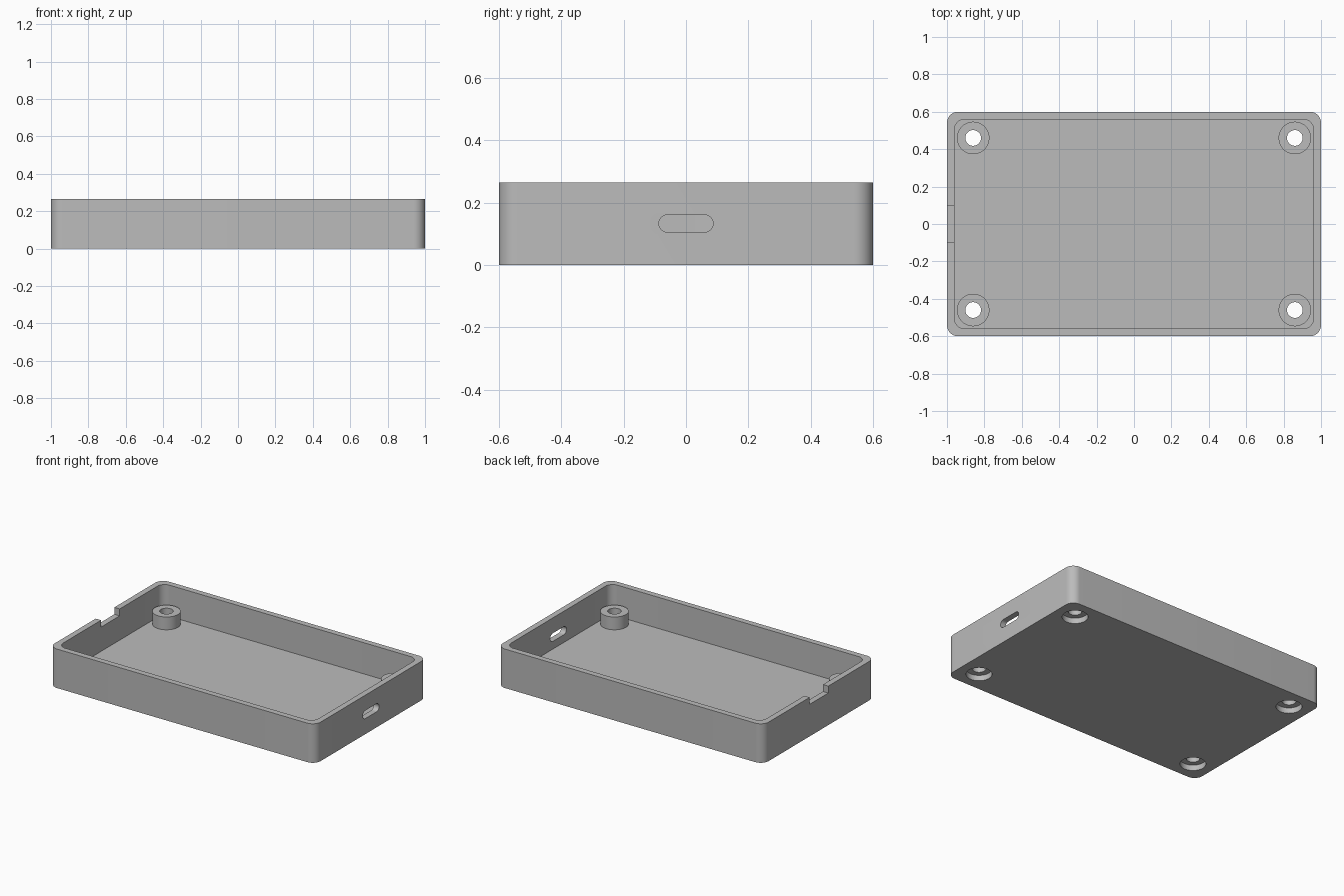
import bpy, bmesh
from math import sin, cos, pi, radians
from mathutils import Matrix

if "Cube" in bpy.data.objects:
    bpy.data.objects.remove(bpy.data.objects["Cube"], do_unlink=True)

# Main dimensions
LENGTH, WIDTH, HEIGHT = 2.0, 1.2, 0.265
WALL, FLOOR = 0.04, 0.053
BOSS_X, BOSS_Y, BOSS_TOP = 0.86, 0.46, 0.14

grey = bpy.data.materials.new("plain grey")
grey.use_nodes = True
grey.diffuse_color = (0.5, 0.5, 0.5, 1)
grey.node_tree.nodes["Principled BSDF"].inputs["Base Color"].default_value = (0.5, 0.5, 0.5, 1)


def rounded_prism(name, w, d, z0, z1, radius, steps=12, matrix=None):
    """Upright prism with a rounded rectangular outline."""
    bm = bmesh.new()
    verts = []
    corners = ((1, 1), (-1, 1), (-1, -1), (1, -1))
    for i, (sx, sy) in enumerate(corners):
        for k in range(steps + 1):
            a = (i + k / steps) * pi / 2
            verts.append(bm.verts.new((sx * (w / 2 - radius) + radius * cos(a),
                                       sy * (d / 2 - radius) + radius * sin(a), z0)))
    bmesh.ops.remove_doubles(bm, verts=bm.verts, dist=1e-5)
    base = bm.faces.new([v for v in verts if v.is_valid])
    top = bmesh.ops.extrude_face_region(bm, geom=[base])["geom"]
    bmesh.ops.translate(bm, vec=(0, 0, z1 - z0),
                        verts=[g for g in top if isinstance(g, bmesh.types.BMVert)])
    bmesh.ops.recalc_face_normals(bm, faces=bm.faces)
    return finish(name, bm, matrix)


def cylinder(name, x, y, z0, z1, radius):
    bm = bmesh.new()
    bmesh.ops.create_cone(bm, cap_ends=True, segments=48, radius1=radius, radius2=radius,
                          depth=z1 - z0, matrix=Matrix.Translation((x, y, (z0 + z1) / 2)))
    return finish(name, bm)


def finish(name, bm, matrix=None):
    if matrix:
        bm.transform(matrix)
    mesh = bpy.data.meshes.new(name)
    bm.to_mesh(mesh)
    bm.free()
    mesh.materials.append(grey)
    obj = bpy.data.objects.new(name, mesh)
    bpy.context.collection.objects.link(obj)
    return obj


def combine(target, tool, operation):
    """Apply a boolean and discard the tool."""
    tool.hide_render = True
    mod = target.modifiers.new(operation, 'BOOLEAN')
    mod.operation, mod.solver, mod.object = operation, 'EXACT', tool
    bpy.context.view_layer.objects.active = target
    bpy.ops.object.modifier_apply(modifier=mod.name)
    bpy.data.objects.remove(tool, do_unlink=True)


# Open tray
tray = rounded_prism("enclosure_tray", LENGTH, WIDTH, 0, HEIGHT, 0.06)
combine(tray, rounded_prism("cavity", LENGTH - 2 * WALL, WIDTH - 2 * WALL,
                            FLOOR, HEIGHT + 0.1, 0.055), 'DIFFERENCE')

# Corner bosses with a through hole and a recess underneath
for sx in (-1, 1):
    for sy in (-1, 1):
        x, y = sx * BOSS_X, sy * BOSS_Y
        combine(tray, cylinder("boss", x, y, FLOOR - 0.005, BOSS_TOP, 0.087), 'UNION')
        combine(tray, cylinder("hole", x, y, -0.1, BOSS_TOP + 0.1, 0.042), 'DIFFERENCE')
        combine(tray, cylinder("recess", x, y, -0.1, 0.038, 0.08), 'DIFFERENCE')

# Rounded port through the left wall
turn = Matrix.Translation((LENGTH / 2, 0, 0.133)) @ Matrix.Rotation(pi / 2, 4, 'Y')
combine(tray, rounded_prism("port", 0.055, 0.174, -0.1, 0.1, 0.0274, matrix=turn), 'DIFFERENCE')

# Notch in the rim of the right wall
notch = Matrix.Translation((-LENGTH / 2, 0, 0))
combine(tray, rounded_prism("notch", 0.16, 0.2, HEIGHT - 0.047, HEIGHT + 0.1, 0.001,
                            steps=1, matrix=notch), 'DIFFERENCE')

# Smooth the round walls, keep the edges sharp
bpy.ops.object.select_all(action='DESELECT')
tray.select_set(True)
bpy.context.view_layer.objects.active = tray
bpy.ops.object.shade_smooth_by_angle(angle=radians(30))
